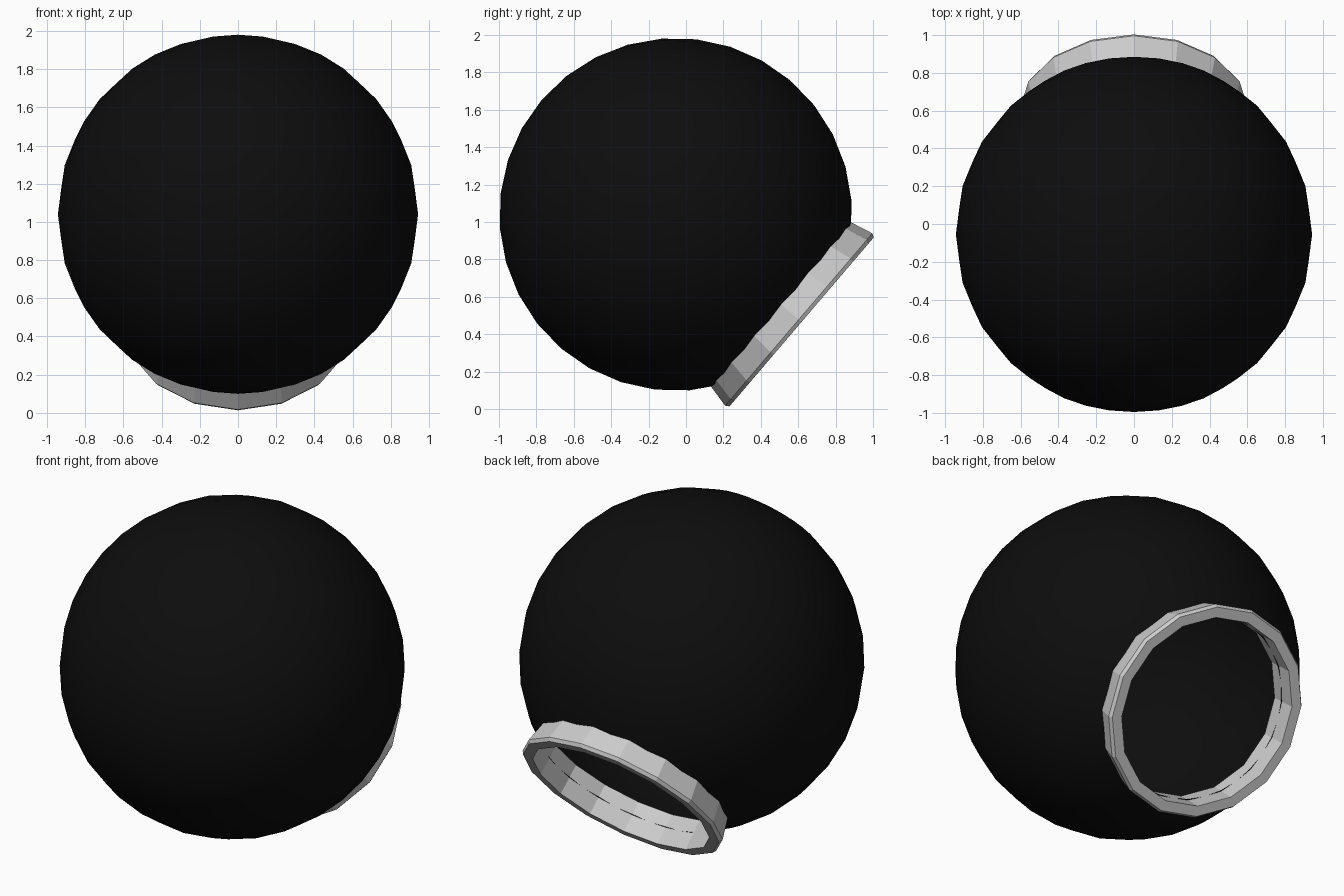
import bpy, bmesh, math
from mathutils import Matrix

if "Cube" in bpy.data.objects:
    bpy.data.objects.remove(bpy.data.objects["Cube"])

CENTRE = (0, -0.055, 1.04)
RADIUS = 0.943
# local +z is the opening direction, turned to face back and down
PLACE = Matrix.Translation(CENTRE) @ Matrix.Rotation(math.radians(-130.5), 4, 'X')


def finish(name, bm, smooth):
    bmesh.ops.transform(bm, matrix=PLACE, verts=bm.verts)
    for f in bm.faces:
        f.smooth = smooth
    mesh = bpy.data.meshes.new(name)
    bm.to_mesh(mesh)
    bm.free()
    obj = bpy.data.objects.new(name, mesh)
    bpy.context.collection.objects.link(obj)
    return obj


# hollow black globe with its polar cap removed
bm = bmesh.new()
bmesh.ops.create_uvsphere(bm, u_segments=32, v_segments=16, radius=RADIUS)
cut = RADIUS * math.cos(math.radians(33.75)) + 0.01
bmesh.ops.delete(bm, geom=[v for v in bm.verts if v.co.z > cut], context='VERTS')
globe = finish("globe_shell", bm, True)
black = bpy.data.materials.new("black")
black.diffuse_color = (0.004, 0.004, 0.004, 1)
black.use_nodes = True
black.node_tree.nodes["Principled BSDF"].inputs["Base Color"].default_value = black.diffuse_color
globe.data.materials.append(black)

# collar around the opening: closed (radius, height) profile, 16 sides
profile = [(0.53, 0.70), (0.565, 0.70), (0.577, 0.74), (0.606, 0.865),
           (0.594, 0.885), (0.535, 0.885)]
N = 16
bm = bmesh.new()
loops = []
for i in range(N):
    a = math.tau * i / N
    loops.append([bm.verts.new((r * math.cos(a), r * math.sin(a), z)) for r, z in profile])
for i in range(N):
    p, q = loops[i], loops[(i + 1) % N]
    for j in range(len(profile)):
        k = (j + 1) % len(profile)
        bm.faces.new((p[j], q[j], q[k], p[k]))
bmesh.ops.recalc_face_normals(bm, faces=bm.faces)
finish("collar_ring", bm, False)
